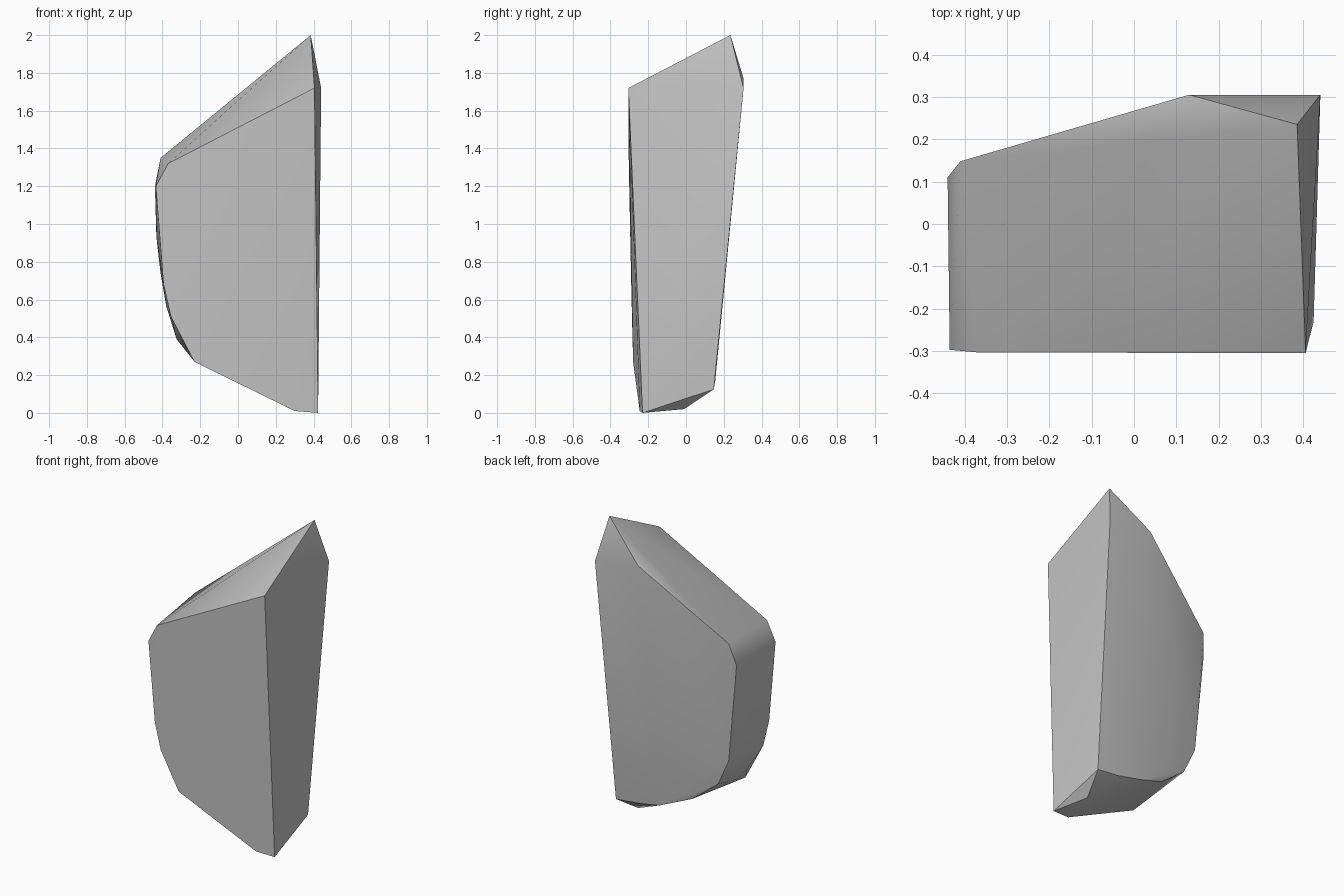
import bpy, bmesh, math

cube = bpy.data.objects.get("Cube")
if cube:
    bpy.data.objects.remove(cube, do_unlink=True)

# Outline of the front face, from the top corner round the curved side
front_rim = [(0.405, -0.305, 1.72), (-0.37, -0.303, 1.32), (-0.435, -0.297, 1.2),
             (-0.394, -0.29, 0.68), (-0.355, -0.286, 0.51),
             (-0.23, -0.28, 0.27), (0.30, -0.245, 0.01), (0.424, -0.23, 0)]

# Outline of the back face, in the same order
back_rim = [(0.44, 0.305, 1.72), (0.13, 0.305, 1.77), (-0.41, 0.148, 1.35),
            (-0.44, 0.11, 1.2), (-0.38, 0.105, 0.565), (-0.30, 0.10, 0.39),
            (-0.12, 0.11, 0.25), (0.085, 0.155, 0.17), (0.245, 0.148, 0.14),
            (0.40, 0.147, 0.125)]

# Slight swell along the curved side
side_swell = [(-0.432, 0.05, 0.93), (-0.41, 0.05, 0.74)]

# Peak and the broken corners underneath
tips = [(0.385, 0.235, 2.0), (-0.325, -0.16, 0.39), (0.35, -0.01, 0.02)]

# Shard: a convex chip stretched over both outlines
bm = bmesh.new()
for p in front_rim + back_rim + side_swell + tips:
    bm.verts.new(p)
hull = bmesh.ops.convex_hull(bm, input=bm.verts[:])
loose = {g for g in hull["geom_interior"] + hull["geom_unused"]
         if isinstance(g, bmesh.types.BMVert)}
bmesh.ops.delete(bm, geom=list(loose), context="VERTS")
bmesh.ops.recalc_face_normals(bm, faces=bm.faces[:])

mesh = bpy.data.meshes.new("stone_shard")
bm.to_mesh(mesh)
bm.free()
shard = bpy.data.objects.new("stone_shard", mesh)
bpy.context.collection.objects.link(shard)

# Plain grey stone
grey = bpy.data.materials.new("grey_stone")
grey.use_nodes = True
colour = (0.56, 0.56, 0.56, 1)
grey.diffuse_color = colour
grey.node_tree.nodes["Principled BSDF"].inputs["Base Color"].default_value = colour
mesh.materials.append(grey)

# Soft shading across the curved side, sharp at the breaks
bpy.ops.object.select_all(action="DESELECT")
shard.select_set(True)
bpy.context.view_layer.objects.active = shard
bpy.ops.object.shade_smooth_by_angle(angle=math.radians(30))
